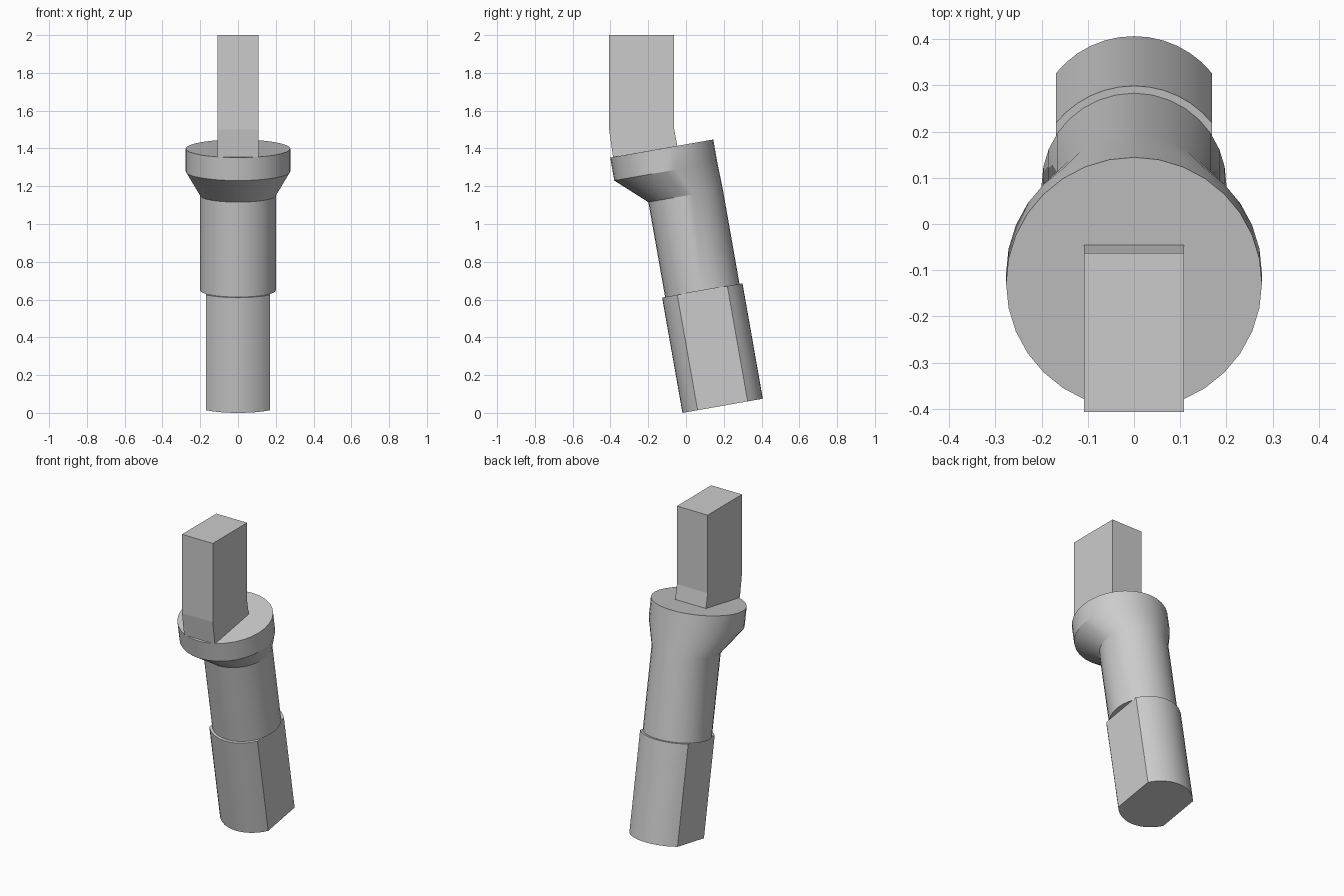
import bpy, bmesh, math
from mathutils import Matrix

if "Cube" in bpy.data.objects:
    bpy.data.objects.remove(bpy.data.objects["Cube"])

SEG = 32
# Tilted frame: origin at centre of the lower end, leaning 10 degrees
FRAME = Matrix.Translation((0, 0.194, 0.0375)) @ Matrix.Rotation(math.radians(10), 4, 'X')


def circle(r, s, offset=0.0):
    return [(r * math.cos(2 * math.pi * i / SEG),
             offset + r * math.sin(2 * math.pi * i / SEG), s) for i in range(SEG)]


def loft(name, rings, matrix=None, smooth=True):
    """Skin a list of equal-length rings and cap both ends."""
    bm = bmesh.new()
    loops = [[bm.verts.new(p) for p in ring] for ring in rings]
    n = len(loops[0])
    for a, b in zip(loops, loops[1:]):
        for i in range(n):
            j = (i + 1) % n
            bm.faces.new((a[i], a[j], b[j], b[i]))
    bm.faces.new(loops[0][::-1])
    bm.faces.new(loops[-1])
    bmesh.ops.recalc_face_normals(bm, faces=bm.faces)
    if matrix:
        bm.transform(matrix)
    mesh = bpy.data.meshes.new(name)
    bm.to_mesh(mesh)
    bm.free()
    obj = bpy.data.objects.new(name, mesh)
    bpy.context.collection.objects.link(obj)
    if smooth:
        bpy.ops.object.select_all(action='DESELECT')
        obj.select_set(True)
        bpy.context.view_layer.objects.active = obj
        bpy.ops.object.shade_smooth_by_angle(angle=math.radians(25))
    return obj


# Lower grip: round bar with a flat on each side
R, FLAT, GRIP_TOP = 0.216, 0.169, 0.62
half = math.acos(FLAT / R)
arc = [half + (math.pi - 2 * half) * i / 12 for i in range(13)]
angles = arc + [a + math.pi for a in arc]
section = [(R * math.cos(a), R * math.sin(a)) for a in angles]
loft("lower_grip", [[(x, y, s) for x, y in section] for s in (0, GRIP_TOP)], FRAME)

# Round shaft flaring into an off-centre collar
loft("shaft_and_collar", [
    circle(0.2, GRIP_TOP),
    circle(0.2, 1.13),
    circle(0.277, 1.274, -0.081),
    circle(0.277, 1.397, -0.081),
], FRAME)

# Upper bar: upright block with a slanted foot resting on the collar
profile = [(-0.386, 1.354), (-0.046, 1.414), (-0.063, 1.505),
           (-0.063, 2.0), (-0.407, 2.0), (-0.407, 1.5)]
loft("upper_bar", [[(x, y, z) for y, z in profile] for x in (-0.108, 0.108)], smooth=False)
